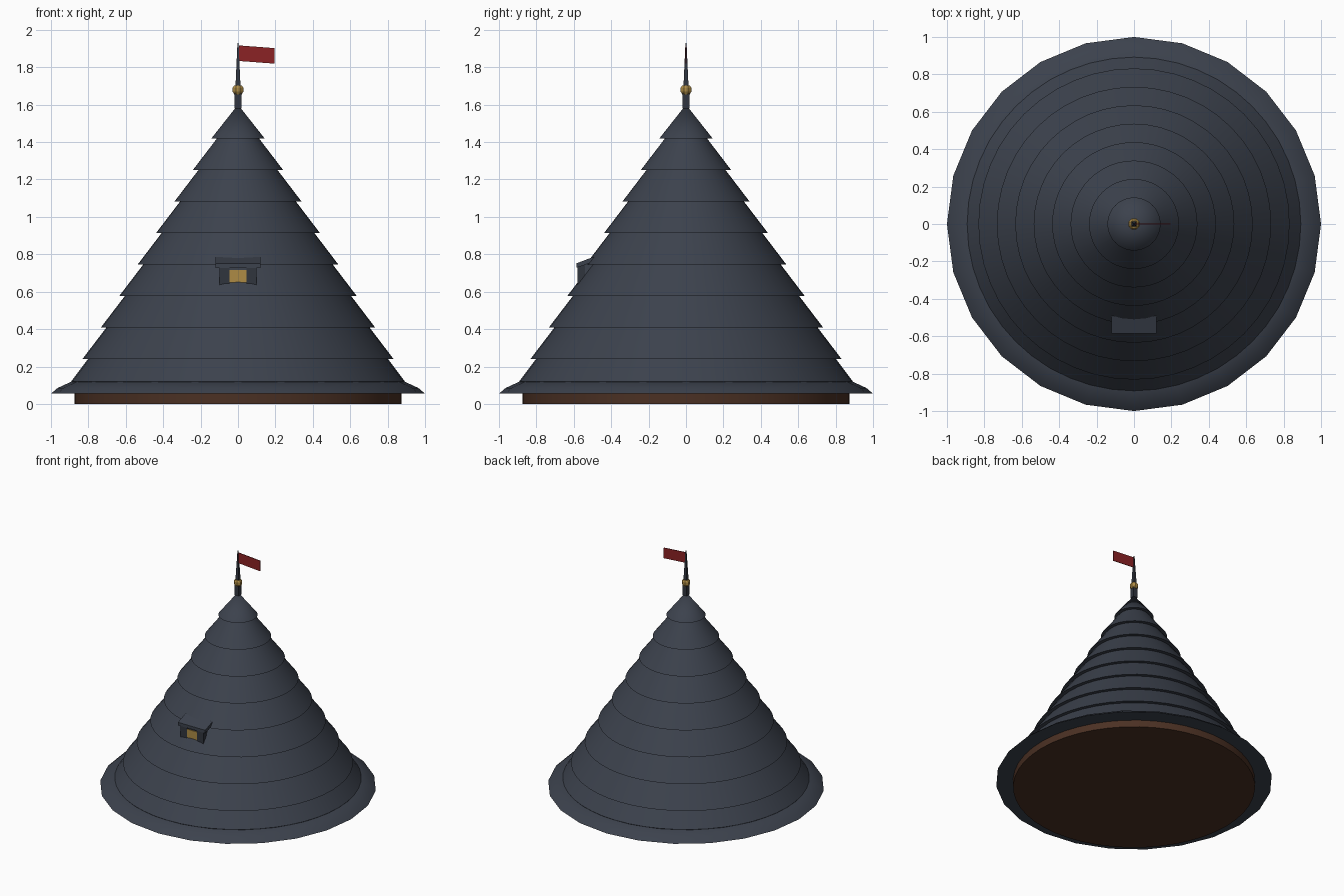
import bpy, bmesh, math
from mathutils import Matrix

if "Cube" in bpy.data.objects:
    bpy.data.objects.remove(bpy.data.objects["Cube"])


def material(name, rgb):
    m = bpy.data.materials.new(name)
    m.diffuse_color = (*rgb, 1)
    m.use_nodes = True
    m.node_tree.nodes["Principled BSDF"].inputs["Base Color"].default_value = m.diffuse_color
    return m


SLATE = material("slate", (0.045, 0.054, 0.074))
DARK = material("dark slate", (0.030, 0.035, 0.048))
WOOD = material("brown wood", (0.070, 0.030, 0.017))
GOLD = material("gold", (0.42, 0.26, 0.06))
RED = material("red cloth", (0.26, 0.016, 0.018))


def finish(name, bm, mat, smooth=None):
    bmesh.ops.remove_doubles(bm, verts=bm.verts, dist=1e-5)
    bmesh.ops.recalc_face_normals(bm, faces=bm.faces)
    me = bpy.data.meshes.new(name)
    bm.to_mesh(me)
    bm.free()
    me.materials.append(mat)
    ob = bpy.data.objects.new(name, me)
    bpy.context.collection.objects.link(ob)
    if smooth:
        bpy.context.view_layer.objects.active = ob
        ob.select_set(True)
        bpy.ops.object.shade_smooth_by_angle(angle=math.radians(smooth))
        ob.select_set(False)
    return ob


def lathe(name, profile, sides, mat, smooth=None, turn=0.0):
    """Revolve (radius, z) points; a radius of 0 closes the end."""
    bm = bmesh.new()
    rings = []
    for r, z in profile:
        rings.append([bm.verts.new((r * math.cos(turn + math.tau * i / sides),
                                    r * math.sin(turn + math.tau * i / sides), z))
                      for i in range(sides)] if r > 0 else [bm.verts.new((0, 0, z))] * sides)
    for a, b in zip(rings, rings[1:]):
        for i in range(sides):
            j = (i + 1) % sides
            corners = list(dict.fromkeys((a[i], a[j], b[j], b[i])))
            if len(corners) > 2:
                bm.faces.new(corners)
    return finish(name, bm, mat, smooth)


def prism(name, outline, x0, x1, mat):
    """Extrude a (y, z) outline along x."""
    bm = bmesh.new()
    face = bm.faces.new([bm.verts.new((x0, y, z)) for y, z in outline])
    new = bmesh.ops.extrude_face_region(bm, geom=[face])["geom"]
    bmesh.ops.translate(bm, vec=(x1 - x0, 0, 0),
                        verts=[v for v in new if isinstance(v, bmesh.types.BMVert)])
    return finish(name, bm, mat)


# wooden base drum
lathe("base_drum", [(0, 0), (0.875, 0), (0.875, 0.07), (0, 0.07)], 48, WOOD, 30)

# flared eave
lathe("eave", [(0.86, 0.055), (1.0, 0.055), (0.965, 0.085), (0.885, 0.122), (0.80, 0.122)],
      24, SLATE, 35)

# stepped shingle courses, each overhanging the one below
profile = [(0, 0.07), (0.86, 0.07), (0.892, 0.12)]
for k in range(8):
    z, r = 0.24 + 0.1686 * k, 0.832 - 0.0986 * k
    profile += [(r - 0.033, z + 0.004), (r, z)]
profile.append((0, 1.6))
lathe("shingle_courses", profile, 48, SLATE, 30)

# spire with square section and gold knob
lathe("spire", [(0, 1.58), (0.027, 1.58), (0.025, 1.66), (0.019, 1.70), (0.004, 1.93), (0, 1.93)],
      4, DARK, turn=math.pi / 4)
lathe("knob", [(0, 1.655), (0.022, 1.655), (0.031, 1.67), (0.031, 1.69), (0.022, 1.702), (0, 1.702)],
      8, GOLD, turn=math.pi / 8)

# drooping pennant
bm = bmesh.new()
bmesh.ops.create_cube(bm, size=1, matrix=Matrix.Diagonal((0.19, 0.005, 0.083, 1)))
for v in bm.verts:
    v.co.z += 1.868 - 0.075 * v.co.x
    v.co.x += 0.1
finish("flag", bm, RED)

# dormer body, jambs, window and sloped roof
prism("dormer_body", [(-0.572, 0.64), (-0.572, 0.74), (-0.48, 0.765), (-0.48, 0.64)],
      -0.095, 0.095, SLATE)
for side, x in (("left", -0.0725), ("right", 0.0725)):
    prism("dormer_jamb_" + side, [(-0.58, 0.637), (-0.58, 0.735), (-0.54, 0.745), (-0.54, 0.637)],
          x - 0.0275, x + 0.0275, DARK)
prism("dormer_window", [(-0.578, 0.64), (-0.578, 0.715), (-0.571, 0.715), (-0.571, 0.64)],
      -0.045, 0.045, GOLD)
prism("dormer_roof", [(-0.585, 0.728), (-0.585, 0.752), (-0.495, 0.786), (-0.47, 0.786), (-0.47, 0.768)],
      -0.12, 0.12, SLATE)
